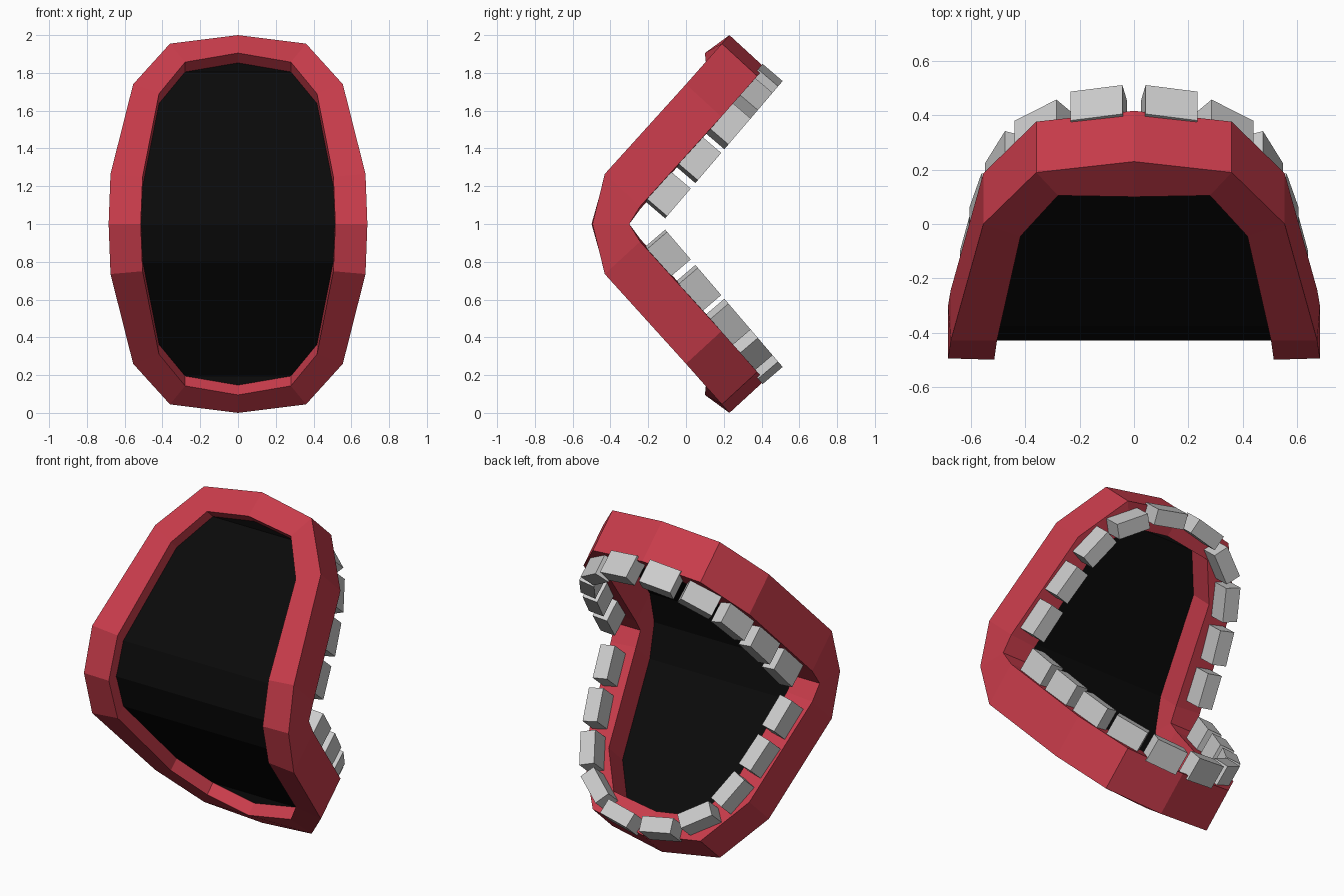
import bpy, bmesh, math
from mathutils import Vector, Matrix

if "Cube" in bpy.data.objects:
    bpy.data.objects.remove(bpy.data.objects["Cube"])

MID = 1.0  # height of the jaw hinge


def material(name, color):
    m = bpy.data.materials.new(name)
    m.diffuse_color = (*color, 1)
    m.use_nodes = True
    m.node_tree.nodes["Principled BSDF"].inputs["Base Color"].default_value = m.diffuse_color
    return m


def quarter_object(name, bm, mat=None):
    """Turn an upper-right quarter into a whole part by mirroring in x and z."""
    bmesh.ops.recalc_face_normals(bm, faces=bm.faces)
    me = bpy.data.meshes.new(name)
    bm.to_mesh(me)
    bm.free()
    ob = bpy.data.objects.new(name, me)
    ob.location.z = MID
    bpy.context.collection.objects.link(ob)
    if mat:
        me.materials.append(mat)
    mod = ob.modifiers.new("mirror", 'MIRROR')
    mod.use_axis = (True, False, True)
    mod.merge_threshold = 0.0005
    return ob


# Lip edges from top centre to hinge; z is relative to the hinge
outer = [(0, .23, 1), (.36, .19, .955), (.555, 0, .74), (.675, -.43, .265), (.685, -.495, 0)]
inner = [(0, .10, .905), (.28, .105, .857), (.418, -.045, .69), (.505, -.43, .25), (.515, -.5, 0)]


def pushed_back(loop, dy, dz, hinge_y):
    pts = [(x, y + dy, z + dz) for x, y, z in loop[:-1]]
    return pts + [(loop[-1][0], hinge_y, 0)]


outer_back = pushed_back(outer, .187, -.172, -.30)
inner_back = pushed_back(inner, .187, -.172, -.30)

# Folded lip ring with a four-sided section
bm = bmesh.new()
loops = [[bm.verts.new(p) for p in l] for l in (outer, outer_back, inner_back, inner)]
for i in range(4):
    for k in range(4):
        a, b = loops[k], loops[(k + 1) % 4]
        bm.faces.new((a[i], a[i + 1], b[i + 1], b[i]))
quarter_object("lips", bm, material("lip_red", (.58, .045, .07)))

# Dark sheet closing the mouth just behind the front edge
bm = bmesh.new()
edge = pushed_back(inner, .055, -.052, -.43)
rim = [bm.verts.new(p) for p in edge]
mid = [rim[0]] + [bm.verts.new((0, y, z)) for _, y, z in edge[1:]]
bm.faces.new((rim[0], rim[1], mid[1]))
for i in range(1, 4):
    bm.faces.new((rim[i], rim[i + 1], mid[i + 1], mid[i]))
quarter_object("mouth_interior", bm, material("mouth_black", (.003, .003, .003)))

# Teeth: across, distance along the jaw, turn in degrees
d = Vector((0, .65, .76)).normalized()
n = Vector((0, .76, -.65)).normalized()
jaw = Matrix(((1, d.x, n.x, 0), (0, d.y, n.y, -.30), (0, d.z, n.z, 0), (0, 0, 0, 1)))
teeth = [(.13, 1.04, -11), (.335, .925, -38), (.47, .735, -68), (.54, .497, -77), (.58, .25, -80)]
bm = bmesh.new()
for x, s, turn in teeth:
    m = (jaw @ Matrix.Translation((x, s, .055))
         @ Matrix.Rotation(math.radians(turn), 4, 'Z')
         @ Matrix.Diagonal((.195, .09, .14, 1)))
    bmesh.ops.create_cube(bm, size=1, matrix=m)
quarter_object("teeth", bm)
